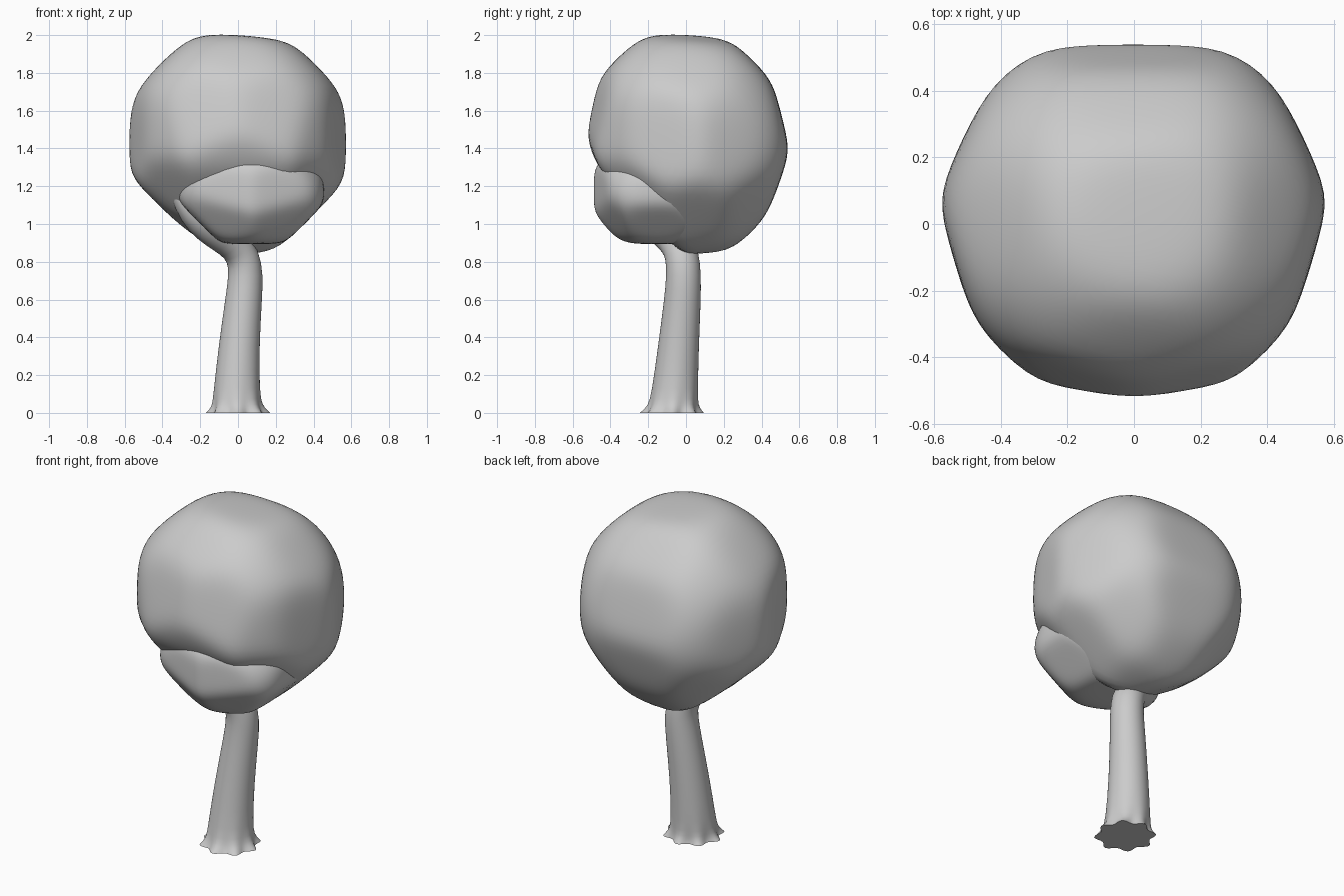
import bpy, bmesh
from math import cos, sin, pi
from mathutils import Vector

if "Cube" in bpy.data.objects:
    bpy.data.objects.remove(bpy.data.objects["Cube"])


def finish(bm, name):
    me = bpy.data.meshes.new(name)
    bmesh.ops.recalc_face_normals(bm, faces=bm.faces)
    bm.to_mesh(me)
    bm.free()
    me.shade_smooth()
    ob = bpy.data.objects.new(name, me)
    bpy.context.collection.objects.link(ob)
    return ob


def leaf_mass(name, centre, axes, planes, p=26):
    """Ellipsoid softly cut by planes (nx, ny, nz, distance from centre)."""
    walls = [(Vector(q[:3]).normalized(), q[3] * 1.01) for q in planes]
    bm = bmesh.new()
    bmesh.ops.create_icosphere(bm, subdivisions=5, radius=1)
    for v in bm.verts:
        u = v.co.normalized()
        s = sum((c / a) ** 2 for c, a in zip(u, axes)) ** (p / 2)
        s += sum(max(0, n.dot(u) / d) ** p for n, d in walls)
        v.co = Vector(centre) + u * s ** (-1 / p)
    return finish(bm, name)


# Main crown
leaf_mass("crown", (0, 0, 1.42), (.605, .585, .62), [
    (1, -.3, 0, .54), (1, .45, 0, .57), (-1, -.3, 0, .545), (-1, .45, 0, .575),
    (.08, .07, 1, .57), (.2, .15, -1, .585), (-.5, -.2, -1, .50),
    (.25, -1, .2, .52), (-.25, -1, .2, .52), (0, -1, -.4, .475),
    (0, 1, .25, .525), (0, 1, -.35, .53),
    (1, 0, 1, .595), (-1, 0, 1, .60), (1, 0, -1, .54), (-1, 0, -1, .52),
    (0, 1, 1, .565), (0, -1, 1, .585), (0, 1, -1, .575), (0, -1, -1, .42),
    (1, -1, 0, .55), (-1, -1, 0, .55), (1, -1, -1, .5), (-1, -1, -1, .49),
    (1, 1, -1, .57), (-1, 1, -1, .57)])

# Smaller mass hanging at the lower front
leaf_mass("front_foliage", (.07, -.14, 1.16), (.41, .39, .29), [
    (1, 0, 0, .385), (-1, 0, .2, .39), (0, 1, 0, .28), (0, 0, 1, .245), (0, 0, -1, .265),
    (.3, -1, 0, .34), (-.3, -1, 0, .34), (.5, -1, -.8, .32), (-.5, -1, -.8, .315),
    (1, 0, 1, .36), (-1, 0, 1, .38), (1, 0, -1, .31), (-1, 0, -1, .30),
    (1, 1, 0, .34), (-1, 1, 0, .34), (0, 1, -1, .29)])

# Trunk bending into the left branch: x, y, z, radius, root flare
PATH = [(0, -.075, 0, .155, .15), (0, -.073, .012, .146, .12), (-.003, -.068, .04, .13, .04),
        (-.008, -.06, .1, .123, 0), (.005, -.04, .35, .108, 0), (.03, -.018, .6, .097, 0),
        (.042, -.012, .73, .092, 0), (.03, -.018, .83, .09, 0), (-.03, -.05, .905, .09, 0),
        (-.12, -.11, .955, .087, 0), (-.21, -.17, 1.02, .08, 0), (-.28, -.2, 1.11, .065, 0),
        (-.33, -.2, 1.22, .04, 0)]
SIDES = 32
bm = bmesh.new()
rings = []
for i, (x, y, z, r, flare) in enumerate(PATH):
    a, b = PATH[max(i - 1, 0)], PATH[min(i + 1, len(PATH) - 1)]
    t = Vector((b[k] - a[k] for k in range(3)))
    q = Vector((0, 0, 1)).rotation_difference(t if z > .3 else Vector((0, 0, 1)))
    ring = []
    for k in range(SIDES):
        w = 2 * pi * k / SIDES
        rr = r * (1 + flare * cos(8 * w))
        ring.append(bm.verts.new(Vector((x, y, z)) + q @ Vector((rr * cos(w), rr * sin(w), 0))))
    rings.append(ring)
for lo, hi in zip(rings, rings[1:]):
    for k in range(SIDES):
        n = (k + 1) % SIDES
        bm.faces.new((lo[k], lo[n], hi[n], hi[k]))
base = bm.faces.new(rings[0][::-1])
bm.faces.new(rings[-1])
crease = bm.edges.layers.float.new("crease_edge")
for e in base.edges:
    e[crease] = 1
    e.smooth = False
trunk = finish(bm, "trunk")
trunk.modifiers.new("smooth", "SUBSURF").levels = 1
trunk.modifiers["smooth"].render_levels = 1
